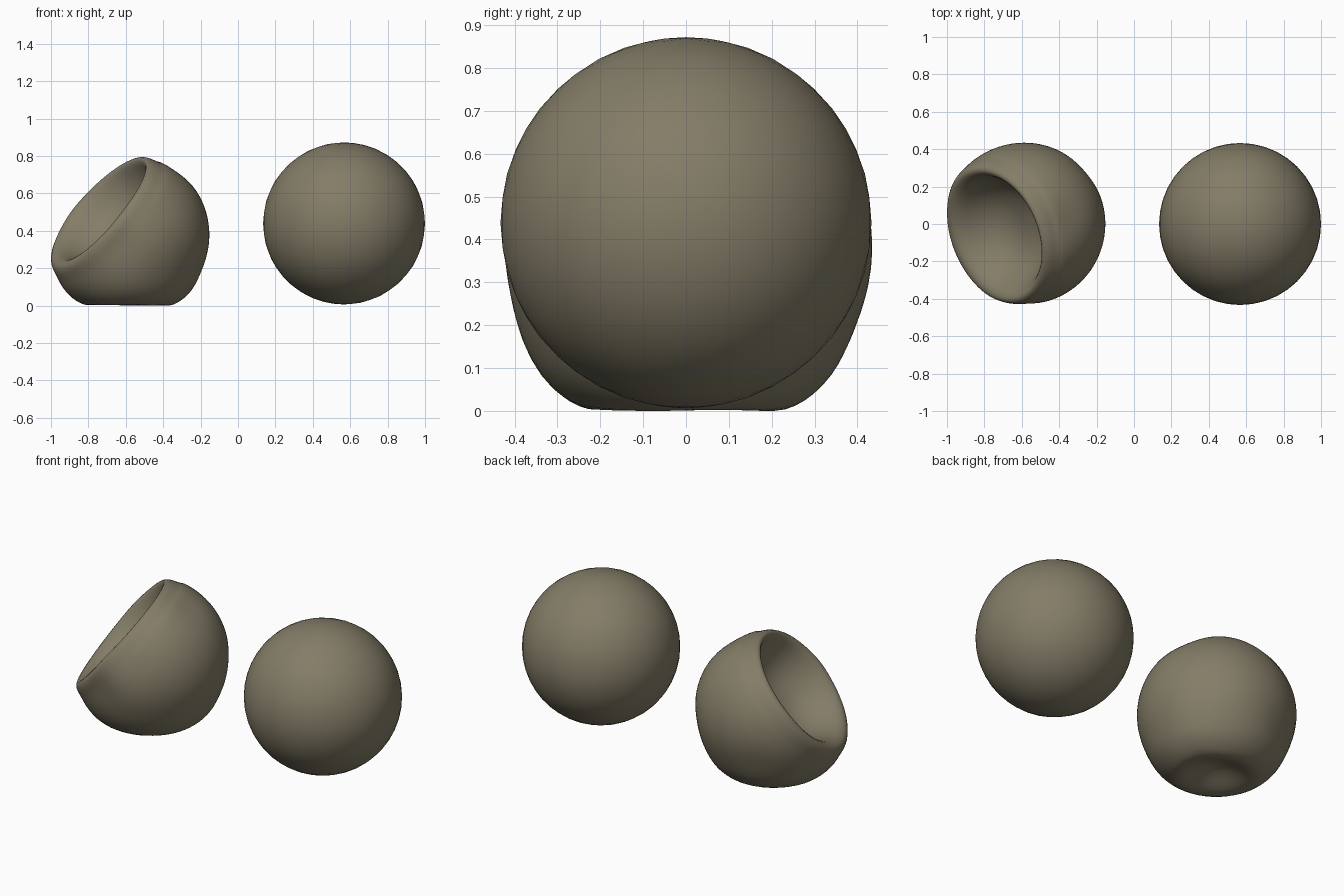
import bpy, bmesh
from math import sin, cos, pi, radians, exp
from mathutils import Vector

cube = bpy.data.objects.get("Cube")
if cube:
    bpy.data.objects.remove(cube)

# One dull olive clay colour
CLAY = (0.228, 0.202, 0.136, 1)
clay = bpy.data.materials.new("olive_clay")
clay.use_nodes = True
clay.diffuse_color = CLAY
clay.node_tree.nodes["Principled BSDF"].inputs["Base Color"].default_value = CLAY


def finish(name, bm, location):
    mesh = bpy.data.meshes.new(name)
    bmesh.ops.recalc_face_normals(bm, faces=bm.faces)
    for face in bm.faces:
        face.smooth = True
    bm.to_mesh(mesh)
    bm.free()
    mesh.materials.append(clay)
    obj = bpy.data.objects.new(name, mesh)
    obj.location = location
    bpy.context.collection.objects.link(obj)
    return obj


# Plain ball
bm = bmesh.new()
bmesh.ops.create_icosphere(bm, subdivisions=4, radius=0.433)
finish("ball", bm, (0.567, 0, 0.439))

# Hollow round pot: profile of (radius, height along the mouth axis)
R = 0.438
SEGMENTS = 40
CENTRE = Vector((-0.589, 0, 0.38))
AXIS = Vector((-0.74, -0.30, 0.60)).normalized()
UPHILL = (Vector((0, 0, 1)) - AXIS * AXIS.z).normalized()
outer = [(R * sin(radians(a)), -R * cos(radians(a))) for a in range(8, 105, 8)]
lip = [(0.413, 0.14), (0.401, 0.185), (0.382, 0.215), (0.356, 0.220),
       (0.330, 0.200), (0.308, 0.165)]
inner = [(0.28, 0.115), (0.24, 0.065), (0.19, 0.025), (0.13, -0.003), (0.06, -0.017)]
profile = outer + lip + inner

bm = bmesh.new()
turn = AXIS.to_track_quat("Z", "Y")
rings = []
for n, (r, h) in enumerate(profile):
    # The hollow sits a little uphill, so the lower lip is thicker
    shift = UPHILL * 0.02 * min(1, max(0, (n - len(outer) - 2) / 3))
    rings.append([bm.verts.new(shift + turn @ Vector((r * cos(2 * pi * i / SEGMENTS),
                                                      r * sin(2 * pi * i / SEGMENTS), h)))
                  for i in range(SEGMENTS)])
for low, high in zip(rings, rings[1:]):
    for i in range(SEGMENTS):
        j = (i + 1) % SEGMENTS
        bm.faces.new((low[i], low[j], high[j], high[i]))
for ring, tip_at in ((rings[0], AXIS * -R), (rings[-1], AXIS * -0.02 + shift)):
    tip = bm.verts.new(tip_at)
    for i in range(SEGMENTS):
        bm.faces.new((tip, ring[i], ring[(i + 1) % SEGMENTS]))

# The upper lip droops slightly
for ring in rings[len(outer):]:
    for v in ring:
        v.co -= AXIS * 0.07 * max(0, v.co.dot(UPHILL))

# Shallow thumb dents on the outside: direction, depth (negative bulges)
dents = [((-0.08, -0.95, -0.15), 0.020), ((0.35, -0.85, 0.30), 0.008),
         ((0.48, 0.05, 0.74), 0.016), ((0.70, 0.60, -0.10), 0.008),
         ((-0.30, 0.85, -0.35), 0.008), ((-0.45, -0.85, 0.15), -0.012)]
for v in bm.verts:
    if v.co.length > 0.40:
        out = v.co.normalized()
        push = sum(depth * exp(-(out - Vector(d).normalized()).length_squared / 0.06)
                   for d, depth in dents)
        # Slight swelling around the foot
        push -= 0.018 * exp(-((out.z + 0.72) / 0.2) ** 2)
        v.co -= out * push
    # Flattened foot with a hollow pressed into it
    floor = -0.004 - CENTRE.z
    if v.co.z < floor + 0.02:
        d = min(1, (v.co.x ** 2 + v.co.y ** 2) ** 0.5 / 0.22)
        v.co.z = max(v.co.z, floor) + 0.075 * (1 - d * d) ** 2

pot = finish("hollow_pot", bm, CENTRE)
soft = pot.modifiers.new("soften", "SUBSURF")
soft.levels = soft.render_levels = 1
